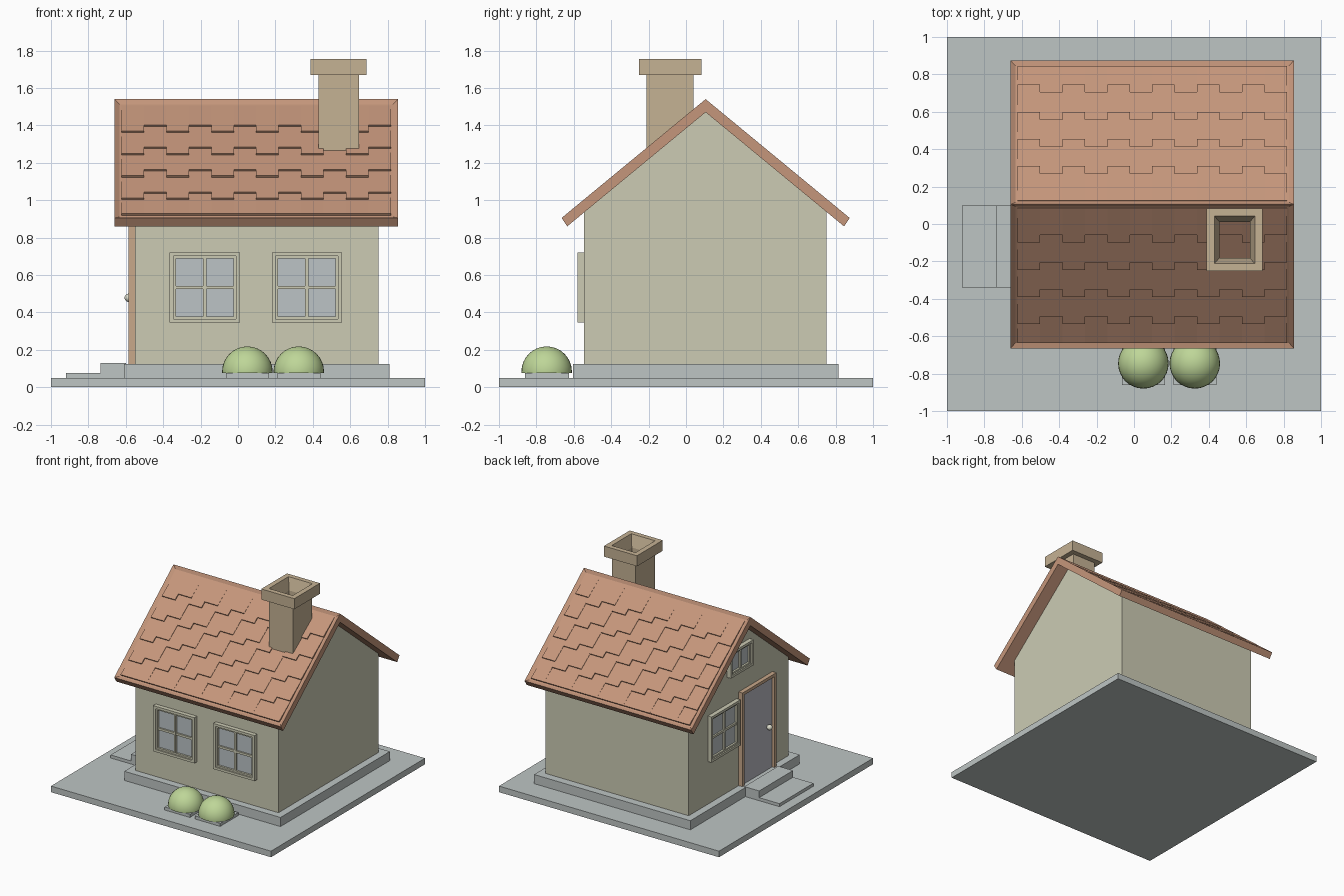
import bpy, bmesh, math
from mathutils import Matrix, Vector

cube = bpy.data.objects.get("Cube")
if cube:
    bpy.data.objects.remove(cube, do_unlink=True)


def material(name, *srgb):
    col = [((c / 255 + 0.055) / 1.055) ** 2.4 for c in srgb] + [1]
    m = bpy.data.materials.new(name)
    m.use_nodes = True
    m.diffuse_color = col
    bsdf = next(n for n in m.node_tree.nodes if n.type == 'BSDF_PRINCIPLED')
    bsdf.inputs["Base Color"].default_value = col
    return m


stone = material("pale grey stone", 190, 197, 196)
plaster = material("cream plaster", 204, 203, 180)
clay = material("terracotta", 197, 150, 123)
brick = material("tan brick", 197, 178, 148)
glass = material("window glass", 188, 196, 198)
paint = material("grey door paint", 186, 187, 195)
timber = material("light timber", 200, 168, 138)
metal = material("pale knob metal", 222, 222, 205)
leaf = material("leaf green", 190, 214, 152)


def finish(name, bm, mat):
    bmesh.ops.recalc_face_normals(bm, faces=bm.faces)
    me = bpy.data.meshes.new(name)
    bm.to_mesh(me)
    bm.free()
    me.materials.append(mat)
    ob = bpy.data.objects.new(name, me)
    bpy.context.collection.objects.link(ob)
    return ob


def boxes(name, mat, spans, place=Matrix()):
    """Join boxes given as (x0, x1, y0, y1, z0, z1)."""
    bm = bmesh.new()
    for x0, x1, y0, y1, z0, z1 in spans:
        m = Matrix.Translation(((x0 + x1) / 2, (y0 + y1) / 2, (z0 + z1) / 2))
        m = m @ Matrix.Diagonal((x1 - x0, y1 - y0, z1 - z0, 1))
        bmesh.ops.create_cube(bm, size=1, matrix=place @ m)
    return finish(name, bm, mat)


def extrude_x(bm, profile, x0, x1):
    """Extrude a (y, z) profile along x."""
    a = [bm.verts.new((x0, y, z)) for y, z in profile]
    b = [bm.verts.new((x1, y, z)) for y, z in profile]
    bm.faces.new(a)
    bm.faces.new(b[::-1])
    n = len(a)
    return [bm.faces.new((a[i], b[i], b[(i + 1) % n], a[(i + 1) % n])) for i in range(n)]


def ring(w, h, t, y0, y1):
    """Four bars of a rectangular frame centred on the origin."""
    w, h = w / 2, h / 2
    return [(-w, w, y0, y1, h - t, h), (-w, w, y0, y1, -h, t - h),
            (-w, t - w, y0, y1, t - h, h - t), (w - t, w, y0, y1, t - h, h - t)]


def window(name, place, w, h, rows):
    bars = ring(w, h, 0.02, -0.035, 0.005)
    bars += ring(w - 0.04, h - 0.04, 0.013, -0.024, 0.005)
    bars.append((-0.009, 0.009, -0.022, 0.005, 0.025 - h / 2, h / 2 - 0.025))
    if rows > 1:
        bars.append((0.025 - w / 2, w / 2 - 0.025, -0.021, 0.005, -0.009, 0.009))
    boxes(name + "_frame", plaster, bars, place)
    boxes(name + "_glass", glass,
          [(0.02 - w / 2, w / 2 - 0.02, -0.008, 0, 0.02 - h / 2, h / 2 - 0.02)], place)


# Ground slab, foundation, steps
boxes("ground_slab", stone, [(-1, 1, -1, 1, 0, 0.05)])
boxes("foundation", stone, [(-0.61, 0.81, -0.605, 0.815, 0.05, 0.125)])
boxes("entry_steps", stone, [(-0.735, -0.6, -0.34, 0.1, 0.05, 0.13),
                             (-0.92, -0.735, -0.34, 0.1, 0.05, 0.075)])

# Walls with gables
MID = 0.105
bm = bmesh.new()
extrude_x(bm, [(-0.545, 0.12), (0.75, 0.12), (0.75, 0.945), (MID, 1.475), (-0.545, 0.945)], -0.55, 0.75)
finish("walls", bm, plaster)

# Roof with a sunken panel on each slope
RIDGE, EAVE, RUN = 1.54, 0.905, 0.77
bm = bmesh.new()
sides = extrude_x(bm, [(MID - RUN, EAVE), (MID, RIDGE), (MID + RUN, EAVE),
                       (MID + 0.74, 0.86), (MID, 1.47), (MID - 0.74, 0.86)], -0.66, 0.855)
bmesh.ops.recalc_face_normals(bm, faces=bm.faces)
bmesh.ops.inset_individual(bm, faces=sides[:2], thickness=0.037, depth=-0.015)
finish("roof", bm, clay)

# Tile columns: stepped profiles, alternate columns staggered
down = Vector((RUN, EAVE - RIDGE))
length = down.length
down.normalize()
out = Vector((-down.y, down.x))
for label, side in (("front", -1), ("back", 1)):
    bm = bmesh.new()
    for col in range(12):
        first = 0.214 if col % 2 else 0.266
        ends = [first + 0.188 * k for k in range(4)] + [length - 0.037]
        start, pts = 0.037, []
        for end in ends:
            pts += [(start, -0.012), (end, -0.001)]
            start = end
        pts += [(start, -0.02), (0.037, -0.02)]
        flat = [down * s + out * n for s, n in pts]
        x = -0.6225 + col * 0.12
        extrude_x(bm, [(MID + side * p.x, RIDGE + p.y) for p in flat], x, x + 0.12)
    finish(label + "_roof_tiles", bm, clay)

# Hollow chimney lofted through rectangular rings (half x, half y, z)
bm = bmesh.new()
loops = []
for hx, hy, z in [(0.082, 0.097, 1.22), (0.108, 0.125, 1.22), (0.108, 0.125, 1.668), (0.15, 0.167, 1.668),
                  (0.15, 0.167, 1.755), (0.108, 0.127, 1.755), (0.082, 0.097, 1.66)]:
    loops.append([bm.verts.new((0.538 + sx * hx, -0.085 + sy * hy, z))
                  for sx, sy in ((-1, -1), (1, -1), (1, 1), (-1, 1))])
for a, b in zip(loops, loops[1:] + loops[:1]):
    for i in range(4):
        j = (i + 1) % 4
        bm.faces.new((a[i], a[j], b[j], b[i]))
finish("chimney", bm, brick)

# Windows
for name, x in (("front_right_window", -0.178), ("front_left_window", 0.368)):
    window(name, Matrix.Translation((x, -0.545, 0.533)), 0.375, 0.375, 2)
turn = Matrix.Rotation(-math.pi / 2, 4, 'Z')
window("side_window", Matrix.Translation((-0.55, 0.315, 0.663)) @ turn, 0.375, 0.375, 2)
window("attic_window", Matrix.Translation((-0.55, MID, 1.175)) @ turn, 0.29, 0.21, 1)

# Door, surround and knob
boxes("door", paint, [(-0.565, -0.545, -0.315, 0.08, 0.125, 0.875)])
boxes("door_frame", timber, [(-0.585, -0.545, -0.337, -0.312, 0.125, 0.895),
                             (-0.585, -0.545, 0.077, 0.102, 0.125, 0.895),
                             (-0.585, -0.545, -0.312, 0.077, 0.87, 0.895)])
bm = bmesh.new()
bmesh.ops.create_uvsphere(bm, u_segments=16, v_segments=10, radius=0.022,
                          matrix=Matrix.Translation((-0.585, -0.25, 0.478)))
knob = finish("door_knob", bm, metal)

# Domed bushes on small plinths
smooth = [knob]
for name, x in (("right_bush", 0.05), ("left_bush", 0.325)):
    boxes(name + "_plinth", stone, [(x - 0.115, x + 0.115, -0.86, -0.625, 0.05, 0.075)])
    bm = bmesh.new()
    bmesh.ops.create_uvsphere(bm, u_segments=32, v_segments=16, radius=0.135)
    cut = bmesh.ops.bisect_plane(bm, geom=bm.verts[:] + bm.edges[:] + bm.faces[:],
                                 plane_co=(0, 0, -0.008), plane_no=(0, 0, -1), clear_outer=True)
    bmesh.ops.contextual_create(bm, geom=[e for e in cut["geom_cut"] if isinstance(e, bmesh.types.BMEdge)])
    bmesh.ops.translate(bm, verts=bm.verts, vec=(x, -0.745, 0.083))
    smooth.append(finish(name, bm, leaf))

bpy.ops.object.select_all(action='DESELECT')
for ob in smooth:
    ob.select_set(True)
bpy.context.view_layer.objects.active = knob
bpy.ops.object.shade_smooth_by_angle(angle=math.radians(40))
